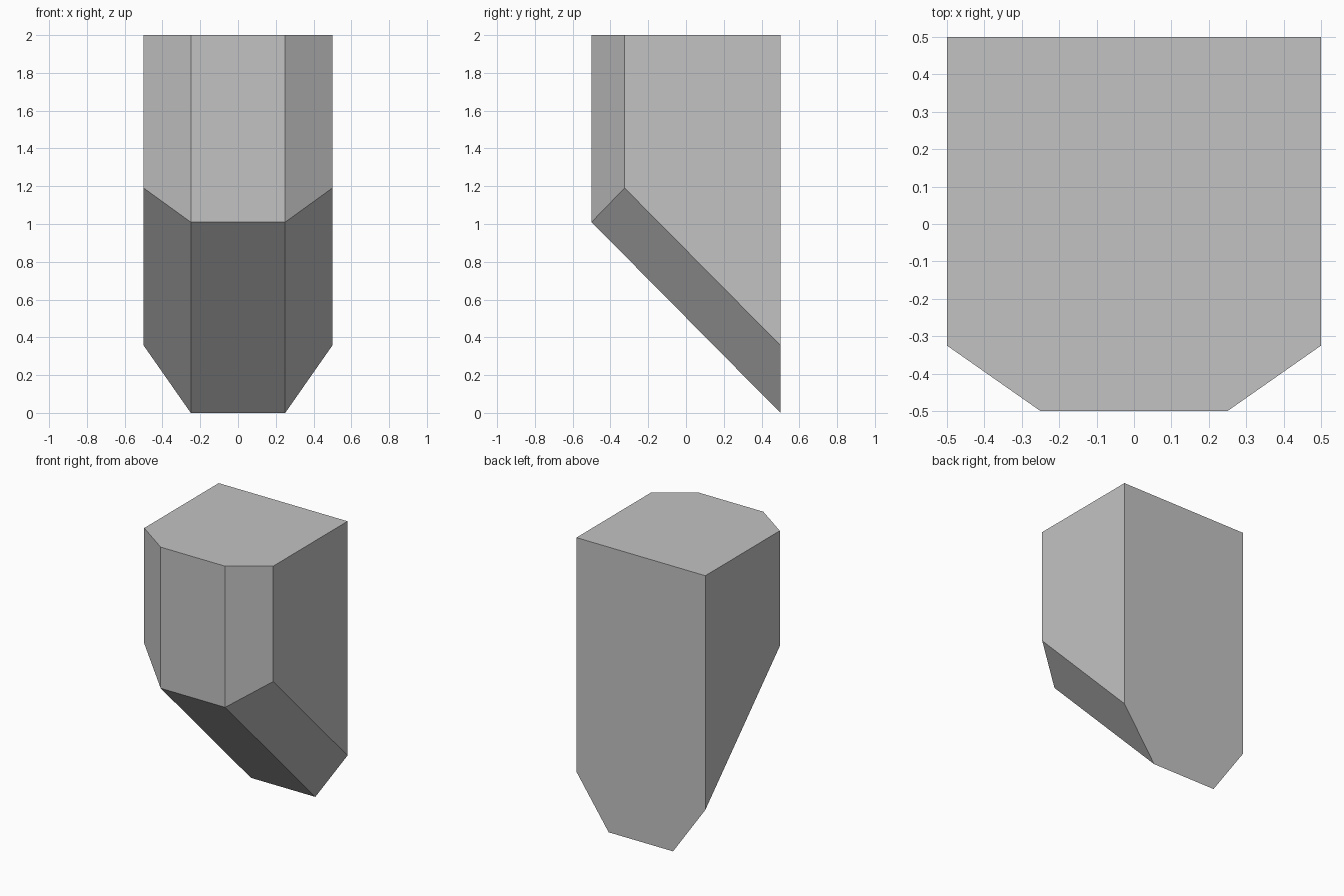
import bpy, bmesh
from mathutils import Vector

cube = bpy.data.objects.get("Cube")
if cube:
    bpy.data.objects.remove(cube, do_unlink=True)

# Single plain colour
grey = bpy.data.materials.new("light grey")
grey.use_nodes = True
colour = (0.545, 0.545, 0.545, 1)
grey.diffuse_color = colour
grey.node_tree.nodes["Principled BSDF"].inputs["Base Color"].default_value = colour

# Upright prism with two chamfered front corners
bm = bmesh.new()
right_half = [(-0.5, 0.5), (-0.5, -0.325), (-0.25, -0.5)]
outline = right_half + [(-x, y) for x, y in reversed(right_half)]
base = bm.faces.new([bm.verts.new((x, y, 0)) for x, y in outline])
top = bmesh.ops.extrude_face_region(bm, geom=[base])
bmesh.ops.translate(bm, vec=(0, 0, 2),
                    verts=[g for g in top["geom"] if isinstance(g, bmesh.types.BMVert)])


def slice_below(point, normal):
    """Cut away the side the normal points to and cap the opening."""
    geom = bm.verts[:] + bm.edges[:] + bm.faces[:]
    cut = bmesh.ops.bisect_plane(bm, geom=geom, dist=1e-5, plane_co=point,
                                 plane_no=normal, clear_outer=True)
    edges = [g for g in cut["geom_cut"] if isinstance(g, bmesh.types.BMEdge)]
    bmesh.ops.contextual_create(bm, geom=edges)


# Sloping underside, then its two bevelled flanks
slope, flank = 1.01, 1.43
slice_below(Vector((0, 0.5, 0)), Vector((0, -slope, -1)))
for side in (-1, 1):
    slice_below(Vector((side * 0.25, 0.5, 0)), Vector((side * flank, -slope, -1)))

bmesh.ops.remove_doubles(bm, verts=bm.verts[:], dist=1e-4)
bmesh.ops.recalc_face_normals(bm, faces=bm.faces[:])
mesh = bpy.data.meshes.new("bracket_block")
bm.to_mesh(mesh)
bm.free()
mesh.materials.append(grey)
block = bpy.data.objects.new("bracket_block", mesh)
bpy.context.collection.objects.link(block)
